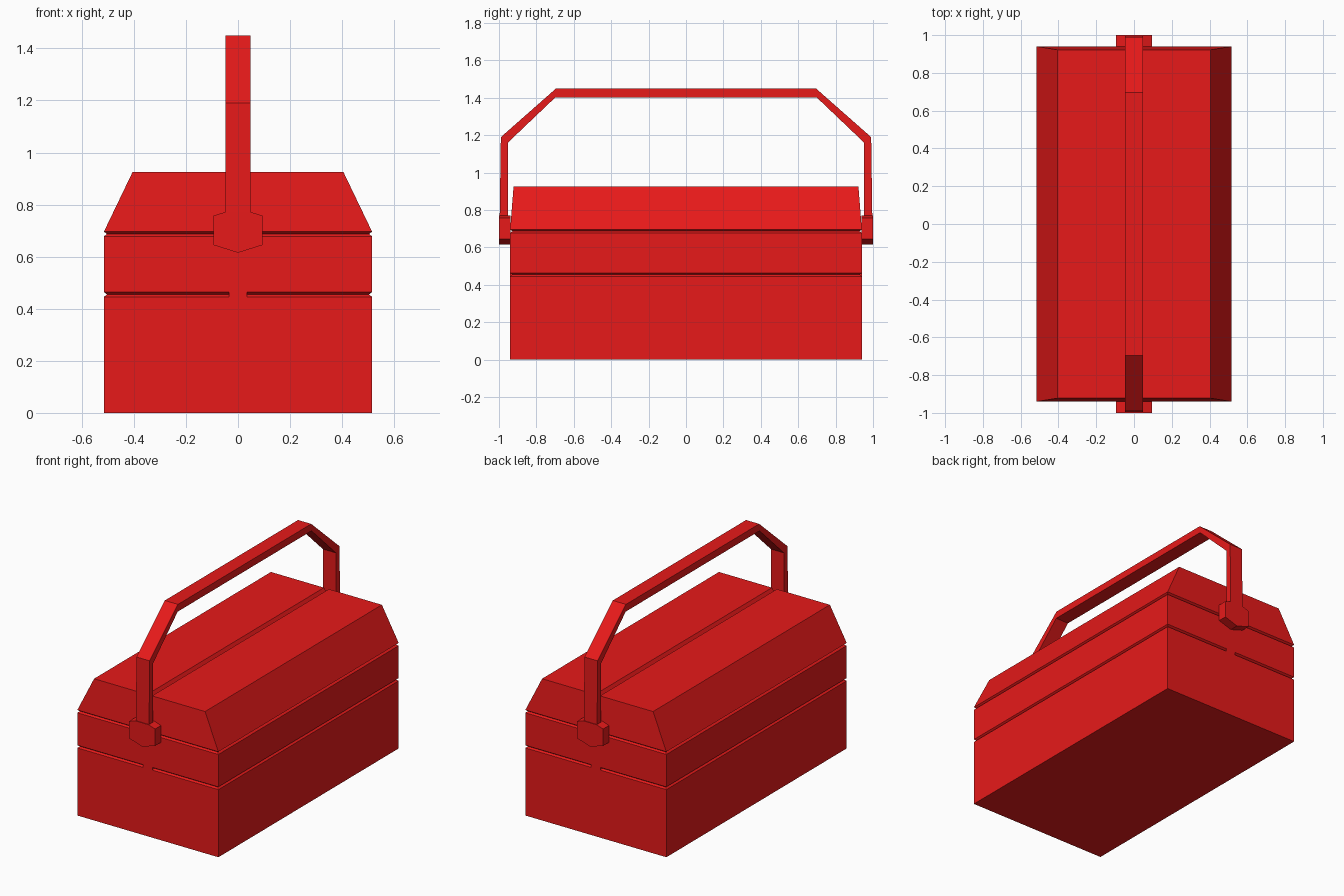
import bpy, bmesh

if "Cube" in bpy.data.objects:
    bpy.data.objects.remove(bpy.data.objects["Cube"])

red = bpy.data.materials.new("red_paint")
red.diffuse_color = (0.8, 0.01, 0.01, 1)
red.use_nodes = True
red.node_tree.nodes["Principled BSDF"].inputs["Base Color"].default_value = red.diffuse_color


def finish(name, bm):
    bmesh.ops.recalc_face_normals(bm, faces=bm.faces)
    me = bpy.data.meshes.new(name)
    bm.to_mesh(me)
    bm.free()
    ob = bpy.data.objects.new(name, me)
    bpy.context.collection.objects.link(ob)
    me.materials.append(red)
    return ob


def loft(name, rings):
    """Skin closed loops of equal length and cap both ends."""
    bm = bmesh.new()
    loops = [[bm.verts.new(p) for p in r] for r in rings]
    n = len(loops[0])
    for a, b in zip(loops, loops[1:]):
        for i in range(n):
            j = (i + 1) % n
            bm.faces.new((a[i], a[j], b[j], b[i]))
    bm.faces.new(loops[0])
    bm.faces.new(loops[-1])
    return finish(name, bm)


def rect(inset, z):
    x, y = 0.515 - inset, 0.94 - inset
    return [(-x, -y, z), (x, -y, z), (x, y, z), (-x, y, z)]


# Case with two V-shaped seams between base, tray and lid
G = 0.012
loft("case", [rect(0, 0), rect(0, 0.446), rect(G, 0.455), rect(0, 0.464),
              rect(0, 0.678), rect(G, 0.687), rect(0, 0.696)])

# Lid with tapered ends and a centre seam running front to back
half = [(0.515, 0.696), (0.405, 0.925), (0.018, 0.925)]
profile = half + [(0, 0.897)] + [(-x, z) for x, z in reversed(half)]


def end_y(z):
    return 0.94 - 0.018 * (z - 0.696) / 0.229


loft("lid", [[(x, s * end_y(z), z) for x, z in profile] for s in (-1, 1)])

# Carrying handle: bent strip of constant width
outer = [(0.997, 0.70), (0.99, 1.19), (0.695, 1.45)]
inner = [(0.953, 0.70), (0.953, 1.16), (0.698, 1.403)]
path = ([(-y, z) for y, z in outer] + [(y, z) for y, z in reversed(outer)]
        + inner + [(-y, z) for y, z in reversed(inner)])
loft("handle", [[(x, y, z) for y, z in path] for x in (-0.048, 0.048)])

# Handle pivots and the bridges that interrupt the lower seam
plate = [(-0.048, 0.772), (-0.095, 0.757), (-0.095, 0.645), (0, 0.615),
         (0.095, 0.645), (0.095, 0.757), (0.048, 0.772)]
bridge = [(-0.035, 0.446), (0.035, 0.446), (0.035, 0.464), (-0.035, 0.464)]
for s, side in ((-1, "front"), (1, "back")):
    loft(side + "_pivot", [[(x, s * y, z) for x, z in plate]
                           for y in (0.939, 1.0)])
    loft(side + "_seam_bridge", [[(x, s * y, z) for x, z in bridge]
                                 for y in (0.92, 0.94)])
